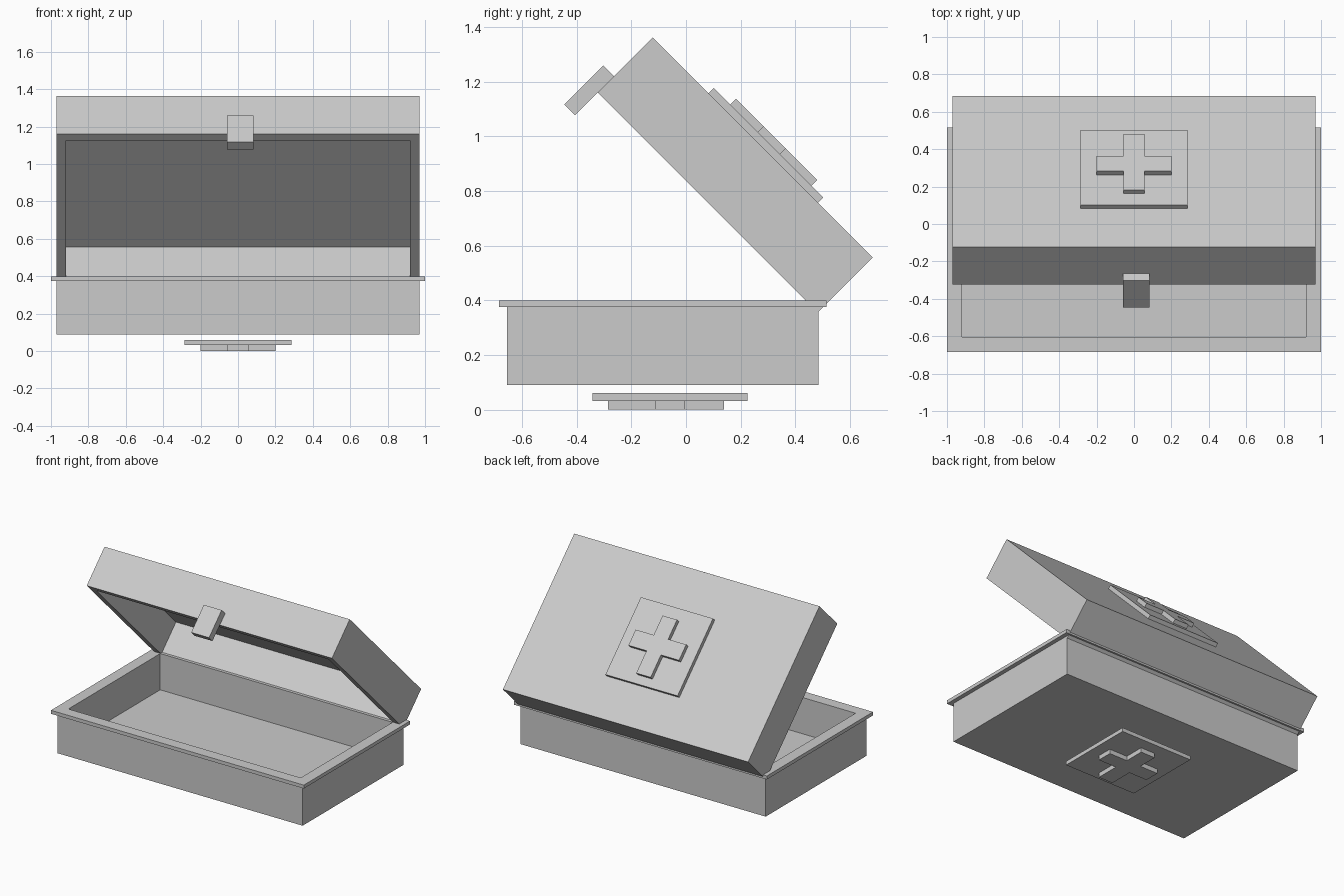
import bpy, bmesh, math
from mathutils import Matrix

cube = bpy.data.objects.get("Cube")
if cube:
    bpy.data.objects.remove(cube, do_unlink=True)

grey = bpy.data.materials.new("light grey")
grey.use_nodes = True
COLOUR = (0.6, 0.6, 0.6, 1)
grey.diffuse_color = COLOUR
grey.node_tree.nodes["Principled BSDF"].inputs["Base Color"].default_value = COLOUR

# Lid frame: origin on the hinge line, y runs to the back, z is the lid's outside
LID = Matrix.Translation((0, 0.482, 0.355)) @ Matrix.Rotation(math.radians(-45), 4, 'X')
WORLD = Matrix.Identity(4)


def finish(name, bm, frame):
    bmesh.ops.recalc_face_normals(bm, faces=bm.faces)
    mesh = bpy.data.meshes.new(name)
    bm.to_mesh(mesh)
    bm.free()
    mesh.materials.append(grey)
    obj = bpy.data.objects.new(name, mesh)
    obj.matrix_world = frame
    bpy.context.collection.objects.link(obj)
    return obj


def loft(name, rings, yc, frame=WORLD, loop=False):
    """Join rectangles (half x, half y, z) into a shell; cap the ends or close it as a loop."""
    bm = bmesh.new()
    rows = [[bm.verts.new((sx * hx, yc + sy * hy, z))
             for sx, sy in ((-1, -1), (1, -1), (1, 1), (-1, 1))] for hx, hy, z in rings]
    pairs = list(zip(rows, rows[1:]))
    if loop:
        pairs.append((rows[-1], rows[0]))
    else:
        bm.faces.new(rows[0])
        bm.faces.new(rows[-1])
    for a, b in pairs:
        for i in range(4):
            j = (i + 1) % 4
            bm.faces.new((a[i], a[j], b[j], b[i]))
    return finish(name, bm, frame)


def block(name, x, y, z, frame=WORLD):
    """Box from (min, max) ranges."""
    centre = [(r[0] + r[1]) / 2 for r in (x, y, z)]
    size = [r[1] - r[0] for r in (x, y, z)]
    bm = bmesh.new()
    bmesh.ops.create_cube(bm, size=1, matrix=Matrix.Translation(centre) @ Matrix.Diagonal((*size, 1)))
    return finish(name, bm, frame)


def cross(name, y, arm, z, frame=WORLD):
    """Extruded plus shape: y is its full range, arm the range of the side arms."""
    w, s = 0.057, 0.2
    outline = [(w, y[0]), (w, arm[0]), (s, arm[0]), (s, arm[1]), (w, arm[1]), (w, y[1])]
    outline += [(-px, py) for px, py in reversed(outline)]
    bm = bmesh.new()
    face = bm.faces.new([bm.verts.new((px, py, z[0])) for px, py in outline])
    up = bmesh.ops.extrude_face_region(bm, geom=[face])["geom"]
    bmesh.ops.translate(bm, vec=(0, 0, z[1] - z[0]),
                        verts=[v for v in up if isinstance(v, bmesh.types.BMVert)])
    return finish(name, bm, frame)


# Tray and its projecting rim
YC = -0.085
loft("case_base", [(0.97, 0.57, 0.09), (0.97, 0.57, 0.39),
                   (0.92, 0.52, 0.39), (0.92, 0.52, 0.14)], YC)
loft("base_rim", [(1.0, 0.6, 0.375), (1.0, 0.6, 0.4),
                  (0.919, 0.519, 0.4), (0.919, 0.519, 0.375)], YC, loop=True)

# Hollow lid, tilted open
loft("case_lid", [(0.97, 0.57, 0.285), (0.97, 0.57, 0),
                  (0.92, 0.52, 0), (0.92, 0.52, 0.235)], -0.57, LID)
block("latch", (-0.058, 0.083), (-1.195, -1.14), (-0.117, 0.085), LID)

# Raised badge on the lid
block("lid_plate", (-0.285, 0.285), (-0.85, -0.284), (0.285, 0.313), LID)
cross("lid_cross", (-0.765, -0.344), (-0.623, -0.508), (0.313, 0.342), LID)

# Matching badge beneath the base
block("bottom_plate", (-0.285, 0.285), (-0.342, 0.225), (0.032, 0.06))
cross("bottom_cross", (-0.285, 0.14), (-0.114, -0.004), (0, 0.032))
